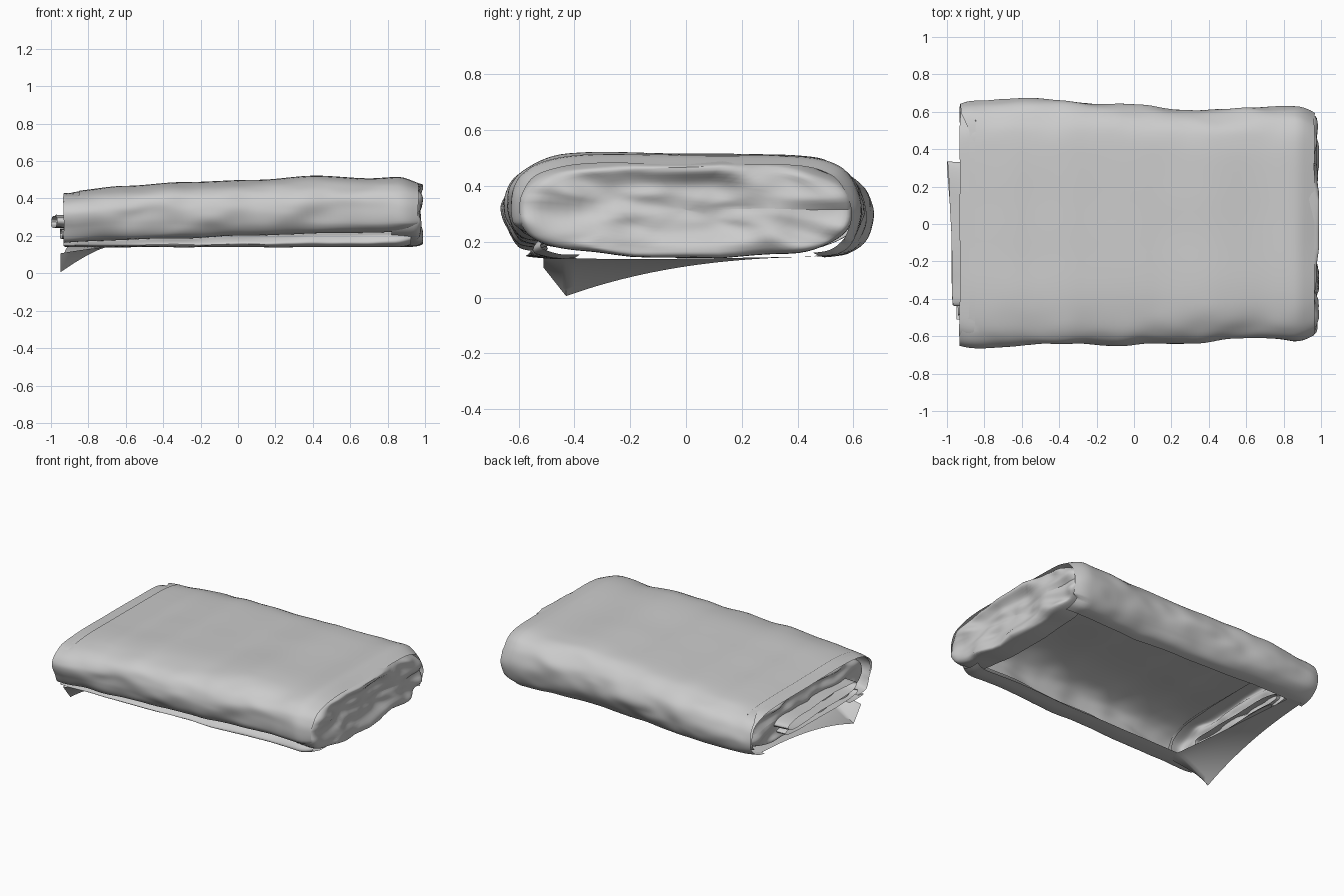
import bpy, math
from mathutils import Vector, noise

if "Cube" in bpy.data.objects:
    bpy.data.objects.remove(bpy.data.objects["Cube"])


def lerp_table(table, x):
    if x <= table[0][0]:
        return table[0][1]
    for (a, p), (b, q) in zip(table, table[1:]):
        if x <= b:
            t = (x - a) / (b - a)
            t = t * t * (3 - 2 * t)
            return p + (q - p) * t
    return table[-1][1]


def clamp(t):
    return max(0.0, min(1.0, t))


def spline(pts, u):
    # Catmull-Rom through an open list of points
    n = len(pts) - 1
    i = min(int(u * n), n - 1)
    t = u * n - i
    p = [Vector(pts[max(0, min(n, i + k))]) for k in (-1, 0, 1, 2)]
    return 0.5 * (2 * p[1] + (p[2] - p[0]) * t
                  + (2 * p[0] - 5 * p[1] + 4 * p[2] - p[3]) * t * t
                  + (3 * p[1] - p[0] - 3 * p[2] + p[3]) * t ** 3)


def sheet(name, fn, nu, nv):
    verts = [fn(i / nu, j / nv) for i in range(nu + 1) for j in range(nv + 1)]
    w = nv + 1
    faces = [(i * w + j, i * w + j + 1, (i + 1) * w + j + 1, (i + 1) * w + j)
             for i in range(nu) for j in range(nv)]
    me = bpy.data.meshes.new(name)
    me.from_pydata(verts, [], faces)
    ob = bpy.data.objects.new(name, me)
    bpy.context.collection.objects.link(ob)
    bpy.ops.object.select_all(action='DESELECT')
    ob.select_set(True)
    bpy.context.view_layer.objects.active = ob
    bpy.ops.object.shade_smooth_by_angle(angle=math.radians(50))
    return ob


# Height and depth of the bundle along its length
TOP = [(-.93, .435), (-.6, .465), (-.3, .485), (.1, .497), (.42, .518), (.7, .505), (.86, .512), (.98, .49)]
BACK = [(-.93, .65), (-.6, .665), (-.3, .65), (0, .63), (.4, .61), (.75, .628), (.97, .625)]
FRONT = [(-.93, .66), (-.4, .648), (.2, .64), (.58, .612), (.97, .628)]


def fit(x, y, z):
    y *= lerp_table(BACK if y > 0 else FRONT, x) / .655
    k = (lerp_table(TOP, x) - .16) / .35
    return y, (.16 + (z - .16) * k if z > .16 else z)


def wrinkle(x, y, z, amp, seed=0):
    v = noise.noise_vector(Vector((x * 3.6 + seed, y * 4, z * 8)))
    return Vector((x, y, z)) + Vector((v.x * .4, v.y, v.z * .6)) * amp


# Outer wrap, hollow below: back rim, over the top, down the front,
# tucked in under a lip and out again as the lower front layer
WRAP = [(.50, .147), (.57, .16), (.625, .21), (.652, .28), (.655, .35), (.625, .42), (.56, .475), (.45, .502),
        (.2, .508), (-.1, .51), (-.36, .512), (-.52, .492), (-.61, .45), (-.65, .39), (-.655, .33),
        (-.635, .265), (-.60, .22), (-.54, .205), (-.50, .205), (-.545, .185), (-.57, .155), (-.50, .14),
        (-.42, .14)]


def wrap(inset, x0, x1, seed):
    def fn(u, v):
        x = x0 + (x1 - x0) * u
        p = spline(WRAP, v)
        e = max(0, (abs(x) - .85) / .12) ** 2 * (.7 if x < 0 else 1)
        s = 1 - .06 * e - inset
        sz = 1 - (.08 * e if x > 0 else .05 * e) - inset * 2.5
        y, z = fit(x, p.x * s, .33 + (p.y - .33) * sz)
        # front lip climbs towards the right
        if p.x < 0 and p.y < .27:
            z += .03 * (x - .1) * clamp((.27 - p.y) / .05) * clamp((p.y - .14) / .05)
        edge = clamp((abs(p.x) - .4) / .2)
        q = wrinkle(x, y, z, .005 + .015 * edge * clamp((p.y - .12) / .08), seed)
        q += (wrinkle(x * 2, y * 2, z * 1.5, .008 * edge, seed + 4) - Vector((x * 2, y * 2, z * 1.5)))
        if x < -.85 and p.y > .4 and inset == 0:
            q.x += .05 * clamp((.6 - abs(p.x)) / .1)
        # lower corner near the right end stops short of the cap
        if p.y < .2:
            q.x -= .04 * clamp((x - .8) / .17)
        return q
    return fn


sheet("outer_wrap", wrap(0, -.93, .965, 0), 70, 120)

# Second layer showing at the open left end, only a narrow band
band = wrap(.02, -.932, -.82, 5)
sheet("inner_wrap", lambda u, v: band(u, .1 + .62 * v), 8, 80)


# Crumpled end faces closing the two ends of the roll
def end_cap(name, rings, y_half, z_half, sign, amp):
    def fn(u, v):
        x, s = spline(rings, u)
        a = 2 * math.pi * v
        c, d = math.cos(a), math.sin(a)
        y = y_half * s * math.copysign(abs(c) ** .6, c)
        z = .322 + z_half * s * math.copysign(abs(d) ** .7, d)
        y, z = fit(x, y, z)
        crease = (noise.noise(Vector((y * 5, z * 14 + y * 2, sign)))
                  + .4 * noise.noise(Vector((y * 9, z * 14, 3 + sign))))
        x += amp * crease * clamp(u * 3)
        z += .012 * noise.noise(Vector((y * 5, z * 9, 7)))
        return (min(x, .99), y, z)
    return sheet(name, fn, 24, 80)


end_cap("right_end", [(.82, 1), (.935, 1), (.972, .94), (.972, .77), (.96, .5), (.95, .25), (.945, 0)],
        .625, .174, 1, .035)
end_cap("left_end", [(-.81, 1), (-.88, 1), (-.90, .9), (-.885, .7), (-.895, .35), (-.885, 0)],
        .605, .165, 2, .03)


# Loose hem under the left end: droops to a point at the front corner,
# then folds back up to the lower front layer
def hem(u, v):
    t = min(1, v / .85)
    back = clamp((v - .85) / .15)
    y = .52 - .95 * t - .08 * back
    inner_x = -.80 + .10 * t
    outer_x = -.90 - .05 * t
    x = inner_x + (outer_x - inner_x) * u
    droop = clamp((-.70 - x) / .25) ** 1.3 * t ** 2.2 * (1 - .75 * back)
    z = .147 - .007 * t - .135 * droop
    return Vector((x, y, z))


sheet("drooping_hem", hem, 12, 40)


# Flattened folds: open-ended loops of cloth sticking out of the left end
def fold(name, x0, x1, y0, y1, z0, z1, skew, amp, seed):
    def fn(u, v):
        a = 2 * math.pi * v
        c, d = math.cos(a), math.sin(a)
        fy = .5 + .5 * math.copysign(abs(c) ** .5, c)
        x = x0 + (x1 - x0) * u + skew * fy * (1 - u)
        y = y0 + (y1 - y0) * fy
        z = (z0 + z1) / 2 + (z1 - z0) / 2 * math.copysign(abs(d) ** .8, d)
        return wrinkle(x, y, z, amp, seed)
    return sheet(name, fn, 10, 40)


fold("left_fold_upper", -.965, -.86, -.44, .33, .245, .31, -.033, .03, 12)
fold("left_fold_lower", -.945, -.85, -.48, .30, .185, .235, -.01, .02, 17)
